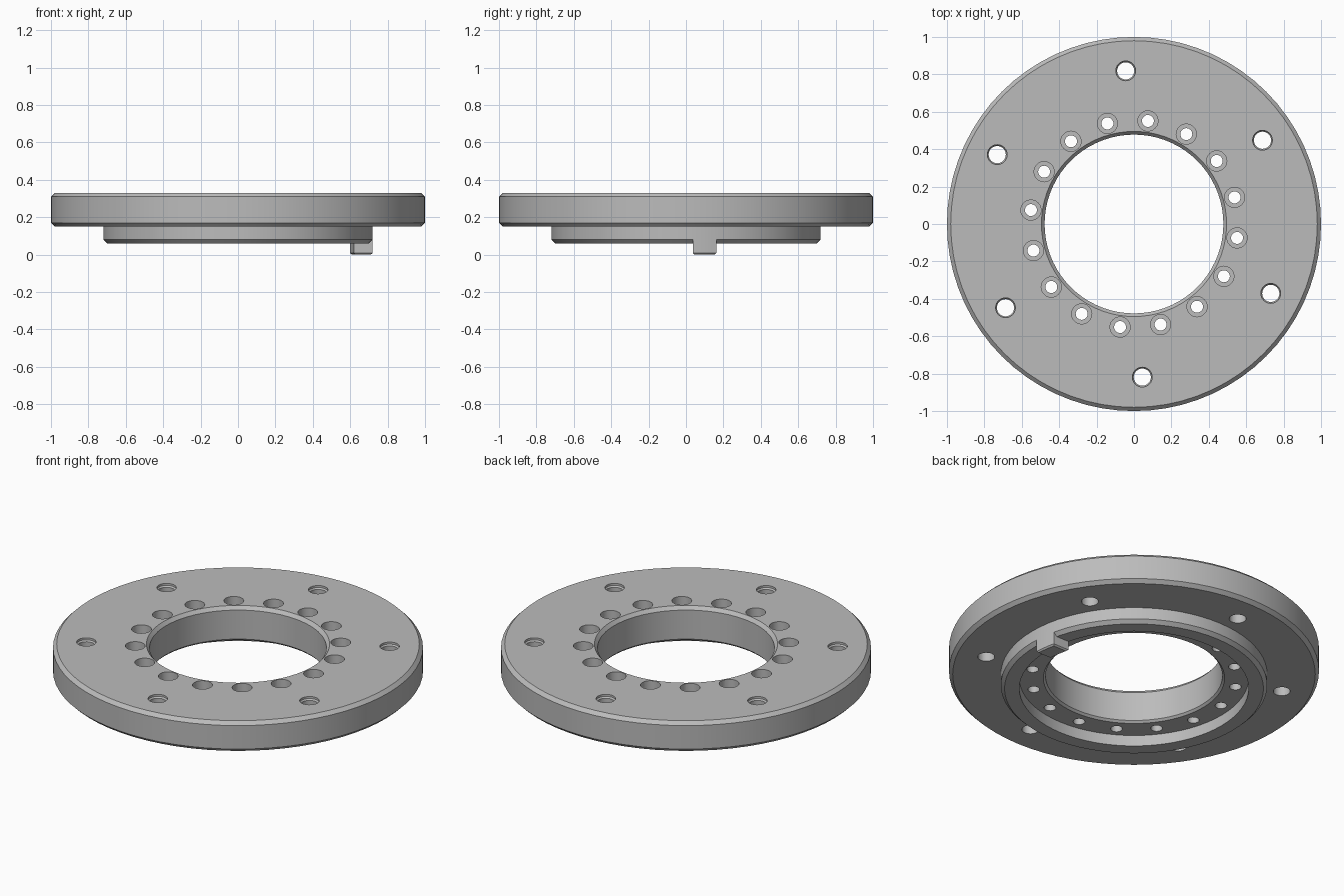
import bpy
import bmesh
from math import radians, cos, sin, sqrt, pi
from mathutils import Matrix, Vector

cube = bpy.data.objects.get("Cube")
if cube:
    bpy.data.objects.remove(cube)

grey = bpy.data.materials.new("machined grey")
grey.use_nodes = True
COLOUR = (0.5, 0.5, 0.5, 1)
grey.diffuse_color = COLOUR
grey.node_tree.nodes["Principled BSDF"].inputs["Base Color"].default_value = COLOUR


def finish(name, bm):
    """Turn a bmesh into a linked object with the grey material."""
    bmesh.ops.remove_doubles(bm, verts=bm.verts, dist=1e-5)
    bmesh.ops.recalc_face_normals(bm, faces=bm.faces)
    mesh = bpy.data.meshes.new(name)
    bm.to_mesh(mesh)
    bm.free()
    mesh.materials.append(grey)
    obj = bpy.data.objects.new(name, mesh)
    bpy.context.collection.objects.link(obj)
    return obj


def revolve(bm, profile, steps, closed=True):
    """Spin an (r, z) profile about z; return the new vertices."""
    old = set(bm.verts)
    verts = [bm.verts.new((r, 0, z)) for r, z in profile]
    edges = [bm.edges.new(pair) for pair in zip(verts, verts[1:])]
    if closed:
        edges.append(bm.edges.new((verts[-1], verts[0])))
    bmesh.ops.spin(bm, geom=verts + edges, cent=(0, 0, 0), axis=(0, 0, 1),
                   angle=2 * pi, steps=steps, use_duplicate=False)
    new = [v for v in bm.verts if v not in old]
    bmesh.ops.remove_doubles(bm, verts=new, dist=1e-5)
    return [v for v in bm.verts if v not in old]


def select_only(obj):
    bpy.ops.object.select_all(action='DESELECT')
    obj.select_set(True)
    bpy.context.view_layer.objects.active = obj


def hole_circle(bm, profile, count, radius, start):
    """Ring of revolved hole shapes around the axis."""
    for i in range(count):
        a = radians(start) + 2 * pi * i / count
        verts = revolve(bm, profile, 24, closed=False)
        bmesh.ops.translate(bm, verts=verts, vec=(radius * cos(a), radius * sin(a), 0))


# Flange body: wide disc, stepped lower rim, recess and chamfered bore
TOP, UNDER, RIM, FLOOR = 0.33, 0.15, 0.06, 0.125
C = 0.02
body_profile = [
    (0.495, TOP), (1 - C, TOP), (1, TOP - C), (1, UNDER + C), (1 - C, UNDER),
    (0.72, UNDER), (0.72, RIM + C), (0.70, RIM), (0.62, RIM),
    (0.62, FLOOR), (0.49, FLOOR), (0.478, FLOOR + 0.012), (0.478, TOP - C),
]
bm = bmesh.new()
revolve(bm, body_profile, 72)
body = finish("flange_body", bm)

# Hole cutters: counterbored inner ring, chamfered outer ring
bm = bmesh.new()
counterbore = [(0, 0.4), (0.054, 0.4), (0.054, 0.22), (0.032, 0.22), (0.032, 0), (0, 0)]
through = [(0, 0.4), (0.053, 0.4), (0.053, TOP - 0.012), (0.046, TOP - 0.02), (0.046, 0), (0, 0)]
hole_circle(bm, counterbore, 16, 0.556, -7.7)
hole_circle(bm, through, 6, 0.82, 33.1)
cutter = finish("hole_cutter", bm)
cutter.hide_render = True

cut = body.modifiers.new("holes", 'BOOLEAN')
cut.operation = 'DIFFERENCE'
cut.solver = 'EXACT'
cut.object = cutter
select_only(body)
bpy.ops.object.modifier_apply(modifier=cut.name)
bpy.data.objects.remove(cutter)

# Locating key under the rim, following its inner and outer curves
bm = bmesh.new()
ys = [0.037 + 0.125 * i / 6 for i in range(7)]
outline = [(sqrt(0.72 ** 2 - y * y), y) for y in ys]
outline += [(sqrt(0.62 ** 2 - y * y), y) for y in reversed(ys)]
base = bm.faces.new([bm.verts.new((x, y, 0)) for x, y in outline])
bmesh.ops.solidify(bm, geom=[base], thickness=0.0)
bm.clear()
base = bm.faces.new([bm.verts.new((x, y, 0)) for x, y in outline])
extruded = bmesh.ops.extrude_face_region(bm, geom=[base])["geom"]
raised = [g for g in extruded if isinstance(g, bmesh.types.BMVert)]
bmesh.ops.translate(bm, verts=raised, vec=(0, 0, 0.1))
low = [e for e in bm.edges if all(v.co.z < 0.01 for v in e.verts)]
bmesh.ops.bevel(bm, geom=low, offset=0.008, segments=1, affect='EDGES')
key = finish("locating_key", bm)

for obj in (body, key):
    select_only(obj)
    bpy.ops.object.shade_smooth_by_angle(angle=radians(25))
